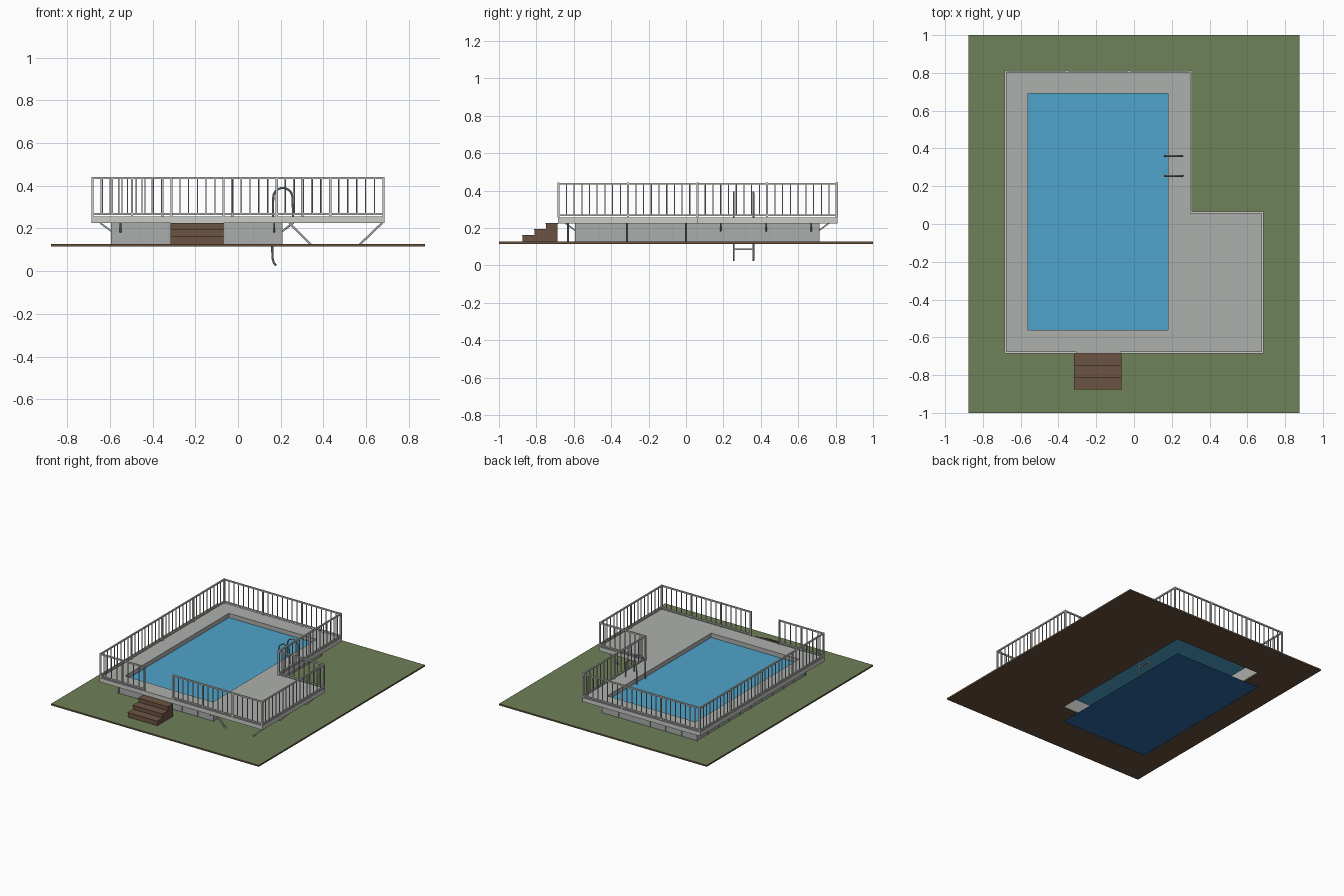
import bpy, bmesh, math
from mathutils import Vector, Matrix

cube = bpy.data.objects.get("Cube")
if cube:
    bpy.data.objects.remove(cube, do_unlink=True)


def material(name, *rgb):
    """Flat material from 0-255 sRGB values."""
    col = [((c / 255 + 0.055) / 1.055) ** 2.4 for c in rgb] + [1.0]
    m = bpy.data.materials.new(name)
    m.use_nodes = True
    m.diffuse_color = col
    m.node_tree.nodes["Principled BSDF"].inputs["Base Color"].default_value = col
    return m


GRASS = material("grass green", 110, 129, 88)
SOIL = material("soil brown", 104, 82, 62)
WOOD = material("step brown", 108, 84, 66)
DECK = material("deck gray", 174, 176, 174)
WALL = material("wall gray", 170, 174, 172)
RAIL = material("rail light gray", 204, 205, 200)
METAL = material("ladder metal", 165, 168, 170)
WATER = material("water blue", 80, 164, 204)
FLOOR = material("pool floor blue", 43, 104, 163)


def finish(name, bm, *mats):
    bmesh.ops.recalc_face_normals(bm, faces=bm.faces)
    me = bpy.data.meshes.new(name)
    bm.to_mesh(me)
    bm.free()
    for m in mats:
        me.materials.append(m)
    ob = bpy.data.objects.new(name, me)
    bpy.context.collection.objects.link(ob)
    return ob


def rect(x0, x1, y0, y1):
    return [(x0, y0), (x1, y0), (x1, y1), (x0, y1)]


def slab(name, loops, z0, z1, *mats):
    """Plate from an outer outline and optional hole outlines."""
    bm = bmesh.new()
    rims = {z0: [], z1: []}
    for loop in loops:
        low, high = [[bm.verts.new((x, y, z)) for x, y in loop] for z in (z0, z1)]
        n = len(loop)
        for i in range(n):
            j = (i + 1) % n
            bm.faces.new((low[i], low[j], high[j], high[i]))
            rims[z0].append(bm.edges.get((low[i], low[j])))
            rims[z1].append(bm.edges.get((high[i], high[j])))
    for edges in rims.values():
        bmesh.ops.triangle_fill(bm, edges=edges, use_beauty=True)
    bmesh.ops.recalc_face_normals(bm, faces=bm.faces)
    if len(mats) > 1:
        for f in bm.faces:
            f.material_index = 0 if f.normal.z > 0.5 else 1
    return finish(name, bm, *mats)


def sheet(name, outline, z, mat):
    bm = bmesh.new()
    bm.faces.new([bm.verts.new((x, y, z)) for x, y in outline])
    return finish(name, bm, mat)


def bar(bm, p, q, w):
    """Square bar of width w from p to q."""
    p, q = Vector(p), Vector(q)
    d = q - p
    rot = d.to_track_quat('Z', 'Y').to_matrix().to_4x4()
    size = Matrix.Diagonal((w, w, d.length, 1))
    bmesh.ops.create_cube(bm, size=1, matrix=Matrix.Translation((p + q) / 2) @ rot @ size)


# Main outlines
BASIN = rect(-0.56, 0.18, -0.56, 0.69)
SHELL = rect(-0.59, 0.205, -0.59, 0.71)
L, R, NOTCH_X, F, NOTCH_Y, B = -0.685, 0.685, 0.305, -0.685, 0.065, 0.81
DECK_SHAPE = [(L, F), (R, F), (R, NOTCH_Y), (NOTCH_X, NOTCH_Y), (NOTCH_X, B), (L, B)]
GROUND_TOP, DECK_LOW, DECK_TOP = 0.127, 0.225, 0.255
STEP_L, STEP_R = -0.315, -0.068

# Ground, pool and deck
slab("ground", [rect(-0.875, 0.875, -1, 1), BASIN], 0.115, GROUND_TOP, GRASS, SOIL)
slab("pool_wall", [SHELL, BASIN], GROUND_TOP, DECK_LOW, WALL)
slab("deck", [DECK_SHAPE, BASIN], DECK_LOW, DECK_TOP, DECK)
sheet("water", BASIN, 0.222, WATER)
sheet("pool_floor", BASIN, 0, FLOOR)

# Light fascia plates around the deck edge
bm = bmesh.new()
for i, (x0, y0) in enumerate(DECK_SHAPE):
    x1, y1 = DECK_SHAPE[(i + 1) % len(DECK_SHAPE)]
    out = Vector((y1 - y0, x0 - x1, 0)).normalized() * 0.002
    ends = [Vector((x, y, 0)) + out for x, y in ((x0, y0), (x1, y1))]
    bm.faces.new([bm.verts.new(e + Vector((0, 0, z))) for e, z in
                  ((ends[0], DECK_LOW), (ends[1], DECK_LOW), (ends[1], DECK_TOP), (ends[0], DECK_TOP))])
finish("deck_fascia", bm, RAIL)

# Wall ribs
bm = bmesh.new()
for i, (x0, y0) in enumerate(SHELL):
    x1, y1 = SHELL[(i + 1) % 4]
    a, b = Vector((x0, y0, 0)), Vector((x1, y1, 0))
    n = round((b - a).length / 0.13)
    for k in range(n):
        p = a.lerp(b, k / n)
        bar(bm, (p.x, p.y, GROUND_TOP), (p.x, p.y, DECK_LOW), 0.008)
finish("wall_ribs", bm, METAL)

# Braces under the deck: short on the walls, long under the wide side
bm = bmesh.new()
for y in (-0.55, -0.31, -0.06, 0.185, 0.43, 0.67):
    bar(bm, (-0.59, y, 0.185), (-0.645, y, 0.226), 0.008)
    if y > 0:
        bar(bm, (0.205, y, 0.185), (0.26, y, 0.226), 0.008)
for x in (-0.55, -0.19, 0.17):
    bar(bm, (x, -0.59, 0.185), (x, -0.645, 0.226), 0.008)
    bar(bm, (x, 0.71, 0.185), (x, 0.765, 0.226), 0.008)
for y in (-0.63, -0.315, 0):
    bar(bm, (0.34, y, 0.125), (0.24, y, 0.225), 0.01)
    bar(bm, (0.57, y, 0.125), (0.675, y, 0.226), 0.01)
    bar(bm, (0.205, y, 0.185), (0.25, y, 0.222), 0.008)
finish("deck_braces", bm, METAL)

# Railing runs: start, end, number of sections
e = 0.004
RUNS = [((L + e, F + e), (STEP_L + e, F + e), 2), ((STEP_R, F + e), (R - e, F + e), 3),
        ((R - e, F + e), (R - e, NOTCH_Y - e), 2),
        ((R - e, NOTCH_Y - e), (NOTCH_X - e, NOTCH_Y - e), 1),
        ((NOTCH_X - e, NOTCH_Y - e), (NOTCH_X - e, B - e), 2),
        ((NOTCH_X - e, B - e), (L + e, B - e), 3), ((L + e, B - e), (L + e, F + e), 4)]
posts, rails, balusters = bmesh.new(), bmesh.new(), bmesh.new()
for start, end, sections in RUNS:
    a, b = Vector((*start, 0)), Vector((*end, 0))
    up = lambda p, z: p + Vector((0, 0, z))
    for z in (0.268, 0.436):
        bar(rails, up(a, z), up(b, z), 0.01)
    for s in range(sections + 1):
        p = a.lerp(b, s / sections)
        bar(posts, up(p, DECK_TOP), up(p, 0.442), 0.011)
    n = round((b - a).length / sections / 0.042) * sections
    for k in range(1, n):
        p = a.lerp(b, k / n)
        bar(balusters, up(p, 0.268), up(p, 0.436), 0.005)
finish("railing_posts", posts, RAIL)
finish("railing_rails", rails, RAIL)
finish("railing_balusters", balusters, RAIL)

# Entrance steps
bm = bmesh.new()
for k in range(3):
    y0, z1 = -0.875 + k * 0.063, 0.161 + k * 0.031
    size = Vector((STEP_R - STEP_L, F - y0 - 0.003, z1 - GROUND_TOP))
    mid = Vector(((STEP_L + STEP_R) / 2, (y0 + F) / 2, (z1 + GROUND_TOP) / 2))
    bmesh.ops.create_cube(bm, size=1, matrix=Matrix.Translation(mid) @ Matrix.Diagonal((*size, 1)))
    # tread boards with a slight nosing
    tread = Vector((size.x + 0.004, 0.066, 0.005))
    mid = Vector((mid.x, y0 + 0.031, z1))
    bmesh.ops.create_cube(bm, size=1, matrix=Matrix.Translation(mid) @ Matrix.Diagonal((*tread, 1)))
finish("entrance_steps", bm, WOOD)

# Pool ladder: two bent tubes and rungs
arch = [(0.21 + 0.045 * math.cos(t * math.pi / 10), 0.345 + 0.045 * math.sin(t * math.pi / 10))
        for t in range(11)]
path = [(0.258, DECK_TOP)] + arch + [(0.16, 0.1), (0.162, 0.06), (0.168, 0.038), (0.18, 0.027)]
for side, y in (("front", 0.255), ("back", 0.36)):
    cu = bpy.data.curves.new("ladder_tube", 'CURVE')
    cu.dimensions = '3D'
    cu.bevel_depth, cu.bevel_resolution, cu.use_fill_caps = 0.005, 2, True
    sp = cu.splines.new('POLY')
    sp.points.add(len(path) - 1)
    for pt, (x, z) in zip(sp.points, path):
        pt.co = (x, y, z, 1)
    cu.materials.append(METAL)
    ob = bpy.data.objects.new("ladder_tube_" + side, cu)
    bpy.context.collection.objects.link(ob)
    bpy.ops.object.select_all(action='DESELECT')
    ob.select_set(True)
    bpy.context.view_layer.objects.active = ob
    bpy.ops.object.convert(target='MESH')
    bpy.ops.object.shade_smooth_by_angle()
bm = bmesh.new()
for z in (0.087, 0.145, 0.2):
    bar(bm, (0.161, 0.255, z), (0.161, 0.36, z), 0.008)
finish("ladder_rungs", bm, METAL)
